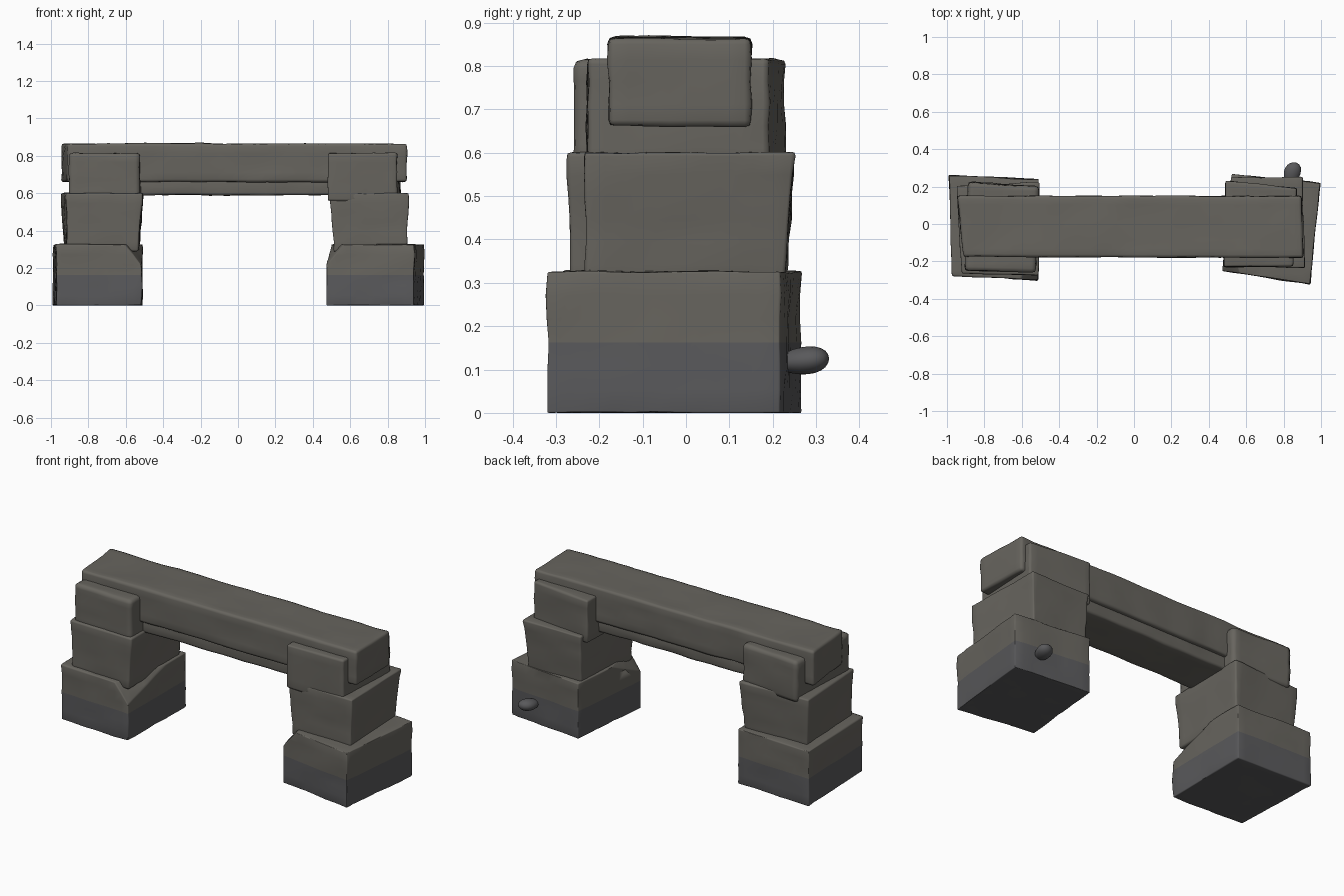
import bpy, bmesh, math
from mathutils import Vector, noise

if "Cube" in bpy.data.objects:
    bpy.data.objects.remove(bpy.data.objects["Cube"])


def material(name, rgb):
    m = bpy.data.materials.new(name)
    m.diffuse_color = (*rgb, 1)
    m.use_nodes = True
    m.node_tree.nodes["Principled BSDF"].inputs["Base Color"].default_value = m.diffuse_color
    return m


STONE = material("stone", (0.135, 0.128, 0.112))
DAMP = material("damp_stone", (0.10, 0.10, 0.105))


def weather(bm, amount):
    # horizontal-grained unevenness
    bm.normal_update()
    moves = []
    for v in bm.verts:
        p = v.co
        n = noise.noise(Vector((p.x * 5, p.y * 5, p.z * 17)))
        n += 0.5 * noise.noise(Vector((p.x * 12, p.y * 12, p.z * 30)))
        moves.append(v.normal * n * amount)
    for v, d in zip(bm.verts, moves):
        v.co += d
        v.co.z = max(v.co.z, 0)


def finish(bm, name):
    bmesh.ops.recalc_face_normals(bm, faces=bm.faces)
    me = bpy.data.meshes.new(name)
    bm.to_mesh(me)
    bm.free()
    me.materials.append(STONE)
    me.materials.append(DAMP)
    ob = bpy.data.objects.new(name, me)
    bpy.context.collection.objects.link(ob)
    for p in me.polygons:
        p.use_smooth = True
    return ob


def stone(name, plan, z0, z1, top=None, cut=None, damp=False, bevel=0.022, step=0.05):
    """Block from four plan corners; top = optional upper corners."""
    bm = bmesh.new()
    lo = [bm.verts.new((x, y, z0)) for x, y in plan]
    hi = [bm.verts.new((x, y, z1)) for x, y in (top or plan)]
    bm.faces.new(lo[::-1])
    bm.faces.new(hi)
    for i in range(4):
        j = (i + 1) % 4
        bm.faces.new((lo[i], lo[j], hi[j], hi[i]))

    def slice_at(co, no, clear=False):
        return bmesh.ops.bisect_plane(bm, geom=bm.verts[:] + bm.edges[:] + bm.faces[:],
                                      plane_co=co, plane_no=no, clear_outer=clear)
    # knocked-off corner
    if cut:
        slice_at(cut[0], cut[1], True)
        bmesh.ops.holes_fill(bm, edges=[e for e in bm.edges if e.is_boundary], sides=0)
    # even slices in every direction
    for a in range(3):
        c = [v.co[a] for v in bm.verts]
        a0, a1 = min(c), max(c)
        n = max(2, round((a1 - a0) / step))
        no = Vector((0, 0, 0))
        no[a] = 1
        for i in range(1, n):
            slice_at(no * (a0 + (a1 - a0) * i / n), no)
    bmesh.ops.remove_doubles(bm, verts=bm.verts, dist=0.004)
    bm.normal_update()
    sharp = [e for e in bm.edges if e.is_manifold and e.calc_face_angle(0) > math.radians(25)]
    bmesh.ops.bevel(bm, geom=sharp, offset=bevel, segments=2, profile=0.6,
                    affect='EDGES', clamp_overlap=True)
    weather(bm, 0.006)
    if damp:
        for f in bm.faces:
            if f.calc_center_median().z < 0.155:
                f.material_index = 1
    return finish(bm, name)


# left pier
stone("left_base_stone", [(-0.97, -0.275), (-0.515, -0.30), (-0.51, 0.24), (-0.99, 0.26)],
      0, 0.325, cut=((-0.51, -0.30, 0.21), (0.75, -0.2, 0.62)), damp=True)
stone("left_middle_stone", [(-0.91, -0.255), (-0.535, -0.265), (-0.53, 0.20), (-0.93, 0.19)],
      0.29, 0.60,
      top=[(-0.92, -0.265), (-0.51, -0.275), (-0.505, 0.225), (-0.95, 0.205)])
stone("left_top_stone", [(-0.905, -0.25), (-0.525, -0.26), (-0.51, 0.20), (-0.885, 0.225)],
      0.57, 0.815)

# right pier
stone("right_base_stone", [(0.475, -0.25), (0.94, -0.32), (0.995, 0.22), (0.525, 0.265)],
      0, 0.325, cut=((0.475, -0.25, 0.22), (-0.75, -0.2, 0.62)), damp=True)
stone("right_middle_stone", [(0.515, -0.22), (0.90, -0.23), (0.875, 0.225), (0.53, 0.23)],
      0.29, 0.60,
      top=[(0.49, -0.225), (0.915, -0.235), (0.90, 0.25), (0.52, 0.25)])
stone("right_top_stone", [(0.48, -0.23), (0.85, -0.225), (0.87, 0.19), (0.49, 0.23)],
      0.56, 0.815)

# lintel with its recessed lower course
stone("lintel", [(-0.91, -0.175), (0.905, -0.18), (0.895, 0.15), (-0.945, 0.15)],
      0.66, 0.865)
stone("lintel_lower_course", [(-0.60, -0.15), (0.60, -0.15), (0.60, 0.125), (-0.60, 0.125)],
      0.59, 0.68, bevel=0.014)

# pear-shaped pebble on the back of the right base
bm = bmesh.new()
bmesh.ops.create_uvsphere(bm, u_segments=20, v_segments=12, radius=1)
for v in bm.verts:
    t = 0.8 + 0.2 * v.co.y
    v.co = Vector((0.845 + 0.055 * v.co.x * t + 0.01 * v.co.y,
                   0.265 + 0.065 * v.co.y,
                   0.12 + 0.039 * v.co.z * t + 0.005 * v.co.y))
for f in bm.faces:
    f.material_index = 1
finish(bm, "pebble")
